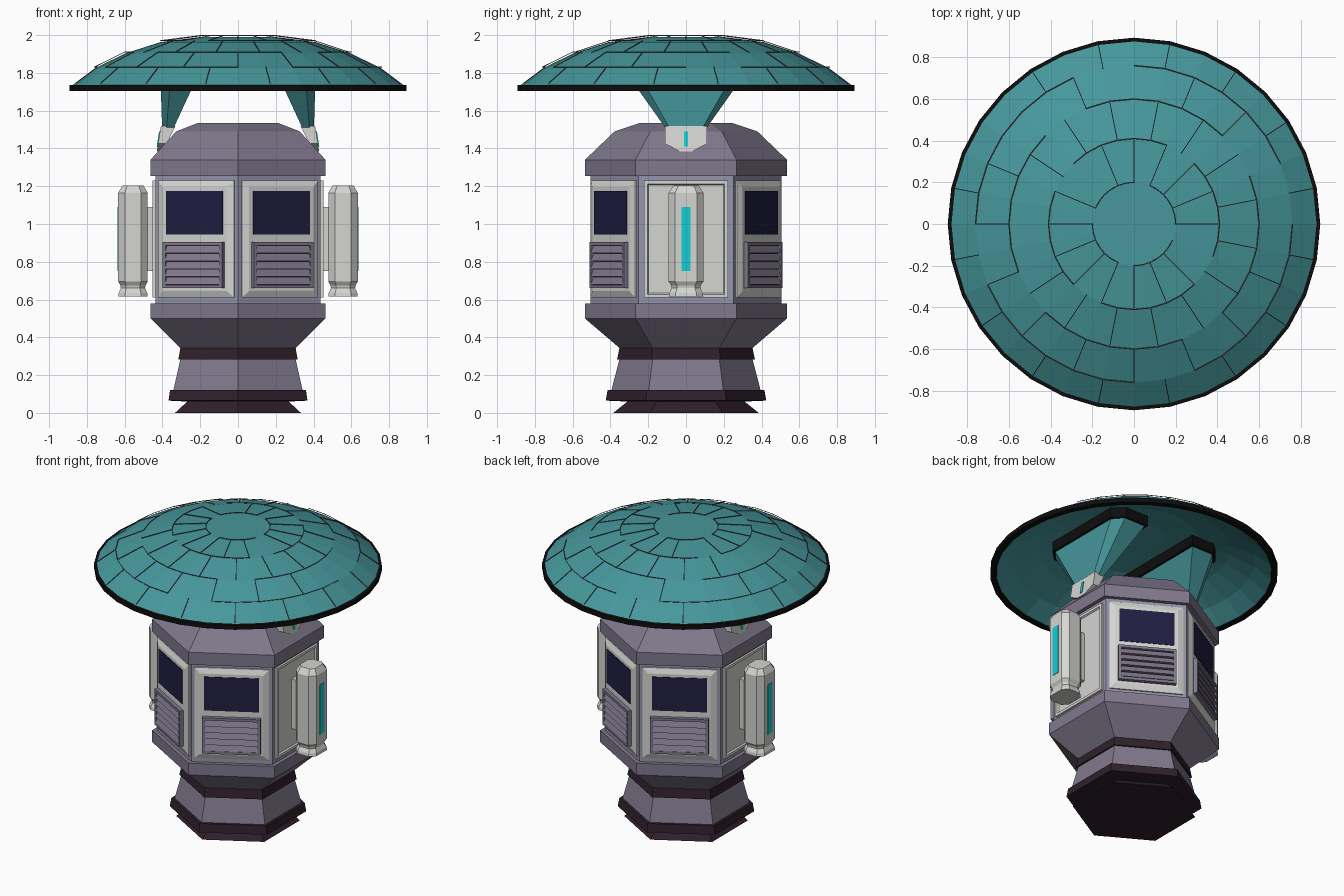
import bpy, bmesh, math, random
from mathutils import Vector, Matrix

if "Cube" in bpy.data.objects:
    bpy.data.objects.remove(bpy.data.objects["Cube"])

random.seed(4)


def material(name, rgb):
    m = bpy.data.materials.new(name)
    m.diffuse_color = (*rgb, 1)
    m.use_nodes = True
    m.node_tree.nodes["Principled BSDF"].inputs["Base Color"].default_value = m.diffuse_color
    return m


TEAL = material("teal", (0.061, 0.31, 0.33))
LAV = material("grey_lavender", (0.215, 0.19, 0.265))
PILLAR = material("pale_lavender", (0.30, 0.30, 0.42))
WHITE = material("light_grey", (0.66, 0.66, 0.64))
NAVY = material("navy_glass", (0.014, 0.013, 0.055))
CYAN = material("cyan_light", (0.007, 0.62, 0.66))
MAROON = material("dark_maroon", (0.028, 0.014, 0.024))
BLACK = material("black", (0.004, 0.004, 0.004))
SEAM = material("seam_grey", (0.15, 0.11, 0.12))


def finish(bm, name, mat):
    bmesh.ops.recalc_face_normals(bm, faces=bm.faces[:])
    me = bpy.data.meshes.new(name)
    bm.to_mesh(me)
    bm.free()
    me.materials.append(mat)
    ob = bpy.data.objects.new(name, me)
    bpy.context.collection.objects.link(ob)
    return ob


def add_loft(bm, rings, closed=False):
    """Skin consecutive rings of points; cap the ends, or join last to first."""
    vs = [[bm.verts.new(p) for p in r] for r in rings]
    pairs = list(zip(vs, vs[1:])) + ([(vs[-1], vs[0])] if closed else [])
    for a, b in pairs:
        for i in range(len(a)):
            j = (i + 1) % len(a)
            bm.faces.new((a[i], a[j], b[j], b[i]))
    if not closed:
        bm.faces.new(vs[0])
        bm.faces.new(vs[-1])


def loft(name, rings, mat, closed=False):
    bm = bmesh.new()
    add_loft(bm, rings, closed)
    return finish(bm, name, mat)


def lathe(name, profile, mat, n=6, start=math.pi / 2, closed=False):
    rings = [[(r * math.cos(start + 2 * math.pi * i / n),
               r * math.sin(start + 2 * math.pi * i / n), z) for i in range(n)]
             for r, z in profile]
    return loft(name, rings, mat, closed)


def rect(u, z0, z1, n, inset=0.0):
    """Rectangle on a wall: u sideways, z up, n outward."""
    return [(n, -u + inset, z0 + inset), (n, u - inset, z0 + inset),
            (n, u - inset, z1 - inset), (n, -u + inset, z1 - inset)]


def on_wall(name, rings, mat, angle, closed=False):
    m = Matrix.Rotation(angle, 3, 'Z')
    return loft(name, [[m @ Vector(p) for p in r] for r in rings], mat, closed)


# Hexagonal pedestal, body and cap
lathe("foot", [(.385, 0), (.31, .06), (.425, .065), (.415, .122)], MAROON)
lathe("pedestal", [(.395, .12), (.352, .285)], LAV)
lathe("pedestal_ring", [(.365, .282), (.352, .345)], MAROON)
lathe("lower_body", [(.348, .34), (.535, .50), (.535, .58)], LAV)
lathe("body_core", [(.505, .575), (.505, 1.26)], PILLAR)
lathe("upper_body", [(.535, 1.255), (.535, 1.34), (.378, 1.49), (.245, 1.535)], LAV)

A = .505 * math.cos(math.pi / 6)      # distance from axis to a wall

# Window walls: two in front, two behind
for k, deg in enumerate((60, 120, 240, 300)):
    a = math.radians(deg)
    on_wall(f"wall_panel_{k}", [rect(.232, .61, 1.23, A - .01), rect(.232, .61, 1.23, A + .008),
                                rect(.232, .61, 1.23, A + .022, .035)], WHITE, a)
    on_wall(f"window_{k}", [rect(.172, .945, 1.175, A + .02), rect(.172, .945, 1.175, A + .026)], NAVY, a)
    on_wall(f"vent_back_{k}", [rect(.175, .665, .90, A), rect(.175, .665, .90, A + .03)], MAROON, a)
    on_wall(f"vent_frame_{k}", [rect(.182, .66, .905, A), rect(.182, .66, .905, A + .048),
                                rect(.182, .66, .905, A + .048, .018),
                                rect(.182, .66, .905, A, .018)], LAV, a, closed=True)
    for s in range(5):                # sloping louvres
        z = .68 + s * .0415
        blade = [(A + .02, z), (A + .050, z), (A + .034, z + .037), (A + .02, z + .037)]
        on_wall(f"louvre_{k}_{s}", [[(n, u, zz) for n, zz in blade] for u in (-.165, .165)], LAV, a)


def octagon(cx, hx, hy, z, s):
    c = .035 * s
    hx, hy = hx * s, hy * s
    pts = [(hx, hy - c), (hx - c, hy), (-hx + c, hy), (-hx, hy - c),
           (-hx, -hy + c), (-hx + c, -hy), (hx - c, -hy), (hx, -hy + c)]
    return [(cx + x, y, z) for x, y in pts]


# Side walls with pods, roof clamps and struts
for side, a, sx in (("right", 0, 1), ("left", math.pi, -1)):
    on_wall(f"side_panel_{side}", [rect(.222, .61, 1.23, A - .01), rect(.222, .61, 1.23, A + .014),
                                   rect(.222, .61, 1.23, A + .014, .018),
                                   rect(.222, .61, 1.23, A + .004, .024)], WHITE, a)
    on_wall(f"pod_mount_{side}", [rect(.05, .75, 1.09, A), rect(.05, .75, 1.09, .50)], WHITE, a)
    levels = [(.615, 1), (.635, .97), (.66, .82), (.675, .85), (.695, 1), (1.165, 1), (1.203, .72)]
    on_wall(f"pod_{side}", [octagon(.556, .078, .092, z, s) for z, s in levels], WHITE, a)
    on_wall(f"pod_light_{side}", [rect(.025, .75, 1.09, .63), rect(.025, .75, 1.09, .637)], CYAN, a)

    # clamp leaning on the cap slope
    shape = [(-.11, 1.52), (.11, 1.52), (.11, 1.425), (.035, 1.385), (-.035, 1.385), (-.11, 1.425)]
    on_wall(f"clamp_{side}", [[(.33 + (1.52 - z) * .5, y, z) for y, z in shape],
                              [(.408 + (1.52 - z) * .16, y, z) for y, z in shape]], WHITE, a)
    slit = [(-.01, 1.41), (.01, 1.41), (.01, 1.49), (-.01, 1.49)]
    on_wall(f"clamp_light_{side}", [[(d + (1.52 - z) * .16, y, z) for y, z in slit]
                                    for d in (.40, .413)], CYAN, a)

    # flared strut and its black collar under the dish
    def section(z, grow=0.0):
        t = (z - 1.51) / .19
        w = .11 + .135 * t + grow
        xi, xm, xo = .34 - .088 * t - grow, .378 - .015 * t, .402 + .006 * t + grow
        return [(xi, -w, z), (xm, -w, z), (xo, -w * .8, z),
                (xo, w * .8, z), (xm, w, z), (xi, w, z)]

    on_wall(f"strut_{side}", [section(1.51), section(1.845)], TEAL, a)
    low, high = section(1.825, .015), [(x, y, 1.895) for x, y, z in section(1.825, .015)]
    on_wall(f"strut_collar_{side}", [low, high], BLACK, a)

# Dish roof and rim
N = 32
top = [(.2, 1.99), (.41, 1.963), (.6, 1.902), (.76, 1.823), (.875, 1.737)]
lathe("dish", top + [(.86, 1.715)] + [(r - .01, z - .022) for r, z in reversed(top[:-1])], TEAL, N, 0)
lathe("dish_rim", [(.862, 1.738), (.893, 1.735), (.893, 1.705), (.855, 1.705)], BLACK, N, 0, closed=True)

# Thin raised panel seams on the dish
bm = bmesh.new()


def on_dish(ring, i):
    r, z = top[ring]
    t = 2 * math.pi * i / N
    return Vector((r * math.cos(t), r * math.sin(t), z + .008))


def seam(p, q):
    up = Vector((p.x + q.x, p.y + q.y, 2.0)).normalized()
    w = (q - p).cross(up).normalized() * .002
    h = up * .002
    add_loft(bm, [[c - w - h, c + w - h, c + w + h, c - w + h] for c in (p, q)])


for ring in range(5):
    for i in range(N):
        if ring < 4 and (i + ring) % 2 == 0 and random.random() < .85:
            seam(on_dish(ring, i), on_dish(ring + 1, i))
        if ring < 4 and (i // 2 + ring) % 4 != 3:
            seam(on_dish(ring, i), on_dish(ring, i + 1))
finish(bm, "dish_seams", SEAM)
